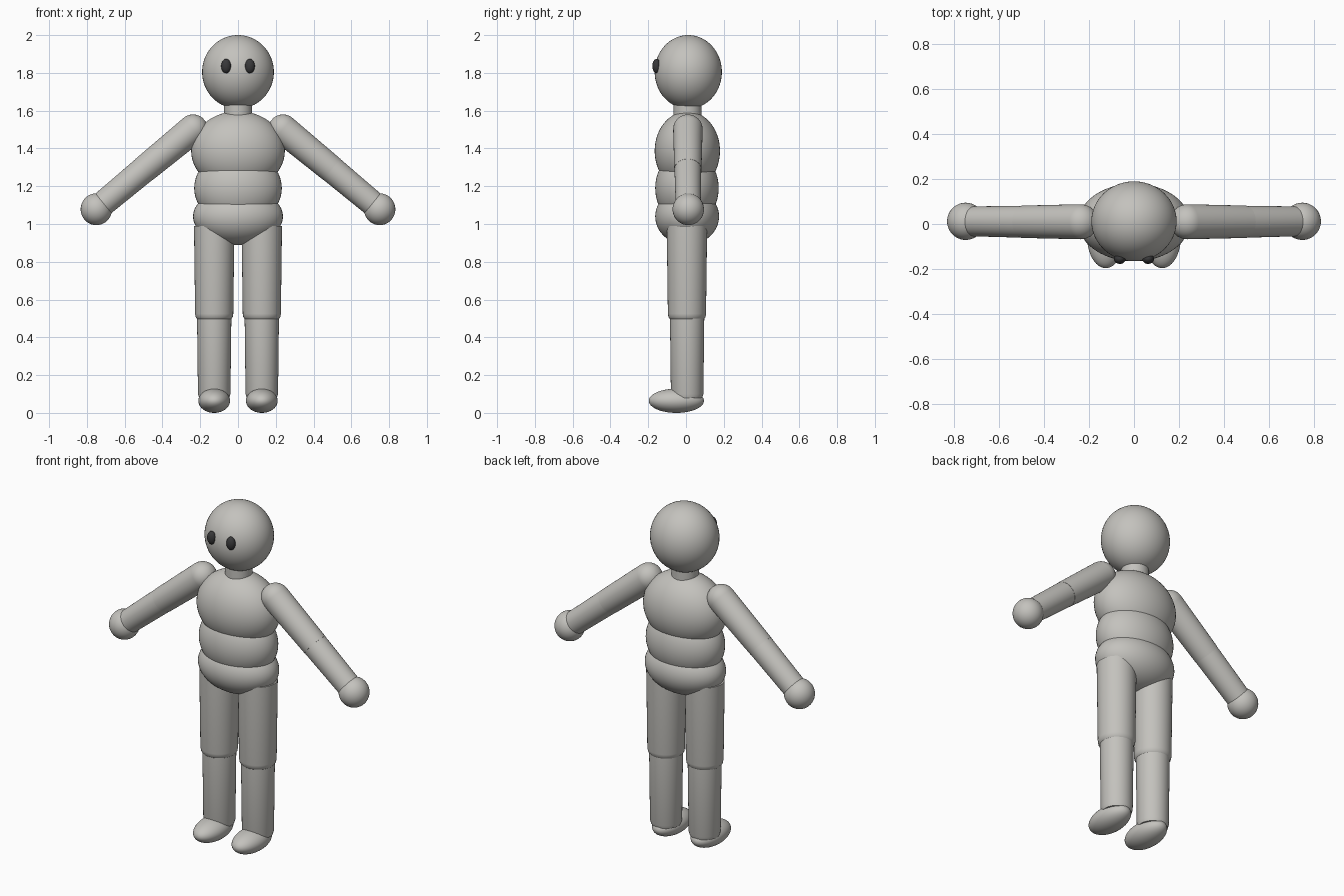
import bpy, bmesh, math
from mathutils import Vector

cube = bpy.data.objects.get("Cube")
if cube:
    bpy.data.objects.remove(cube, do_unlink=True)


def material(name, colour):
    mat = bpy.data.materials.new(name)
    mat.use_nodes = True
    mat.diffuse_color = (*colour, 1)
    bsdf = mat.node_tree.nodes["Principled BSDF"]
    bsdf.inputs["Base Color"].default_value = (*colour, 1)
    return mat


GREY = material("warm grey", (0.55, 0.54, 0.51))
DARK = material("dark eye grey", (0.04, 0.04, 0.042))


def finish(name, bm, mat):
    """Turn a bmesh into a smooth-shaded object with crisp edges."""
    bmesh.ops.recalc_face_normals(bm, faces=bm.faces)
    mesh = bpy.data.meshes.new(name)
    bm.to_mesh(mesh)
    bm.free()
    obj = bpy.data.objects.new(name, mesh)
    bpy.context.collection.objects.link(obj)
    mesh.materials.append(mat)
    bpy.ops.object.select_all(action='DESELECT')
    obj.select_set(True)
    bpy.context.view_layer.objects.active = obj
    bpy.ops.object.shade_smooth_by_angle(angle=math.radians(40))
    return obj


def ellipsoid(name, centre, radii, mat=GREY):
    bm = bmesh.new()
    bmesh.ops.create_uvsphere(bm, u_segments=48, v_segments=32, radius=1)
    bmesh.ops.scale(bm, vec=radii, verts=bm.verts)
    bmesh.ops.translate(bm, vec=centre, verts=bm.verts)
    return finish(name, bm, mat)


def limb(name, start, end, profile, segments=40):
    """Closed round bar; profile holds (distance from start, radius)."""
    start, axis = Vector(start), Vector(end) - Vector(start)
    turn = axis.to_track_quat('Z', 'Y')
    bm = bmesh.new()
    rings = []
    for dist, radius in profile:
        ring = []
        for i in range(segments):
            a = 2 * math.pi * i / segments
            p = Vector((radius * math.cos(a), radius * math.sin(a), dist))
            ring.append(bm.verts.new(start + turn @ p))
        rings.append(ring)
    for low, high in zip(rings, rings[1:]):
        for i in range(segments):
            j = (i + 1) % segments
            bm.faces.new((low[i], low[j], high[j], high[i]))
    bm.faces.new(rings[0])
    bm.faces.new(rings[-1])
    return finish(name, bm, GREY)


def dome(radius, steps=10):
    """Rounded start of a limb, centred on distance zero."""
    angles = [math.pi / 2 * i / steps for i in range(1, steps + 1)]
    return [(-radius * math.cos(a), radius * math.sin(a)) for a in angles]


# Head, neck and stacked torso
ellipsoid("head", (0, 0.012, 1.805), (0.19, 0.178, 0.195))
limb("neck", (0, 0.008, 1.53), (0, 0.008, 1.66), [(0, 0.074), (0.13, 0.074)])
ellipsoid("chest", (0, 0.007, 1.387), (0.248, 0.173, 0.21))
ellipsoid("waist", (0, 0.005, 1.19), (0.232, 0.168, 0.2))
ellipsoid("pelvis", (0, 0.006, 1.04), (0.238, 0.169, 0.151))

for side, s in (("left", 1), ("right", -1)):
    # Eye
    ellipsoid(side + "_eye", (s * 0.063, -0.156, 1.836),
              (0.026, 0.022, 0.038), DARK)

    # Arm
    shoulder = Vector((s * 0.238, 0.01, 1.502))
    elbow = Vector((s * 0.497, 0.01, 1.289))
    hand = Vector((s * 0.75, 0.012, 1.078))
    upper = (elbow - shoulder).length
    lower = (hand - elbow).length
    limb(side + "_upper_arm", shoulder, elbow,
         dome(0.078) + [(upper, 0.072)])
    limb(side + "_forearm", elbow, hand,
         dome(0.071) + [(lower, 0.066)])
    ellipsoid(side + "_hand", hand, (0.083, 0.083, 0.084))

    # Leg
    x = s * 0.126
    limb(side + "_thigh", (x, 0.005, 0.99), (x, 0.005, 0.5),
         [(0, 0.107), (0.465, 0.101), (0.483, 0.098), (0.493, 0.09), (0.495, 0.07)])
    limb(side + "_shin", (x, 0.006, 0.52), (x, 0.006, 0.08),
         [(0, 0.091), (0.42, 0.086), (0.44, 0.08)])
    ellipsoid(side + "_foot", (x, -0.051, 0.064), (0.084, 0.146, 0.064))
